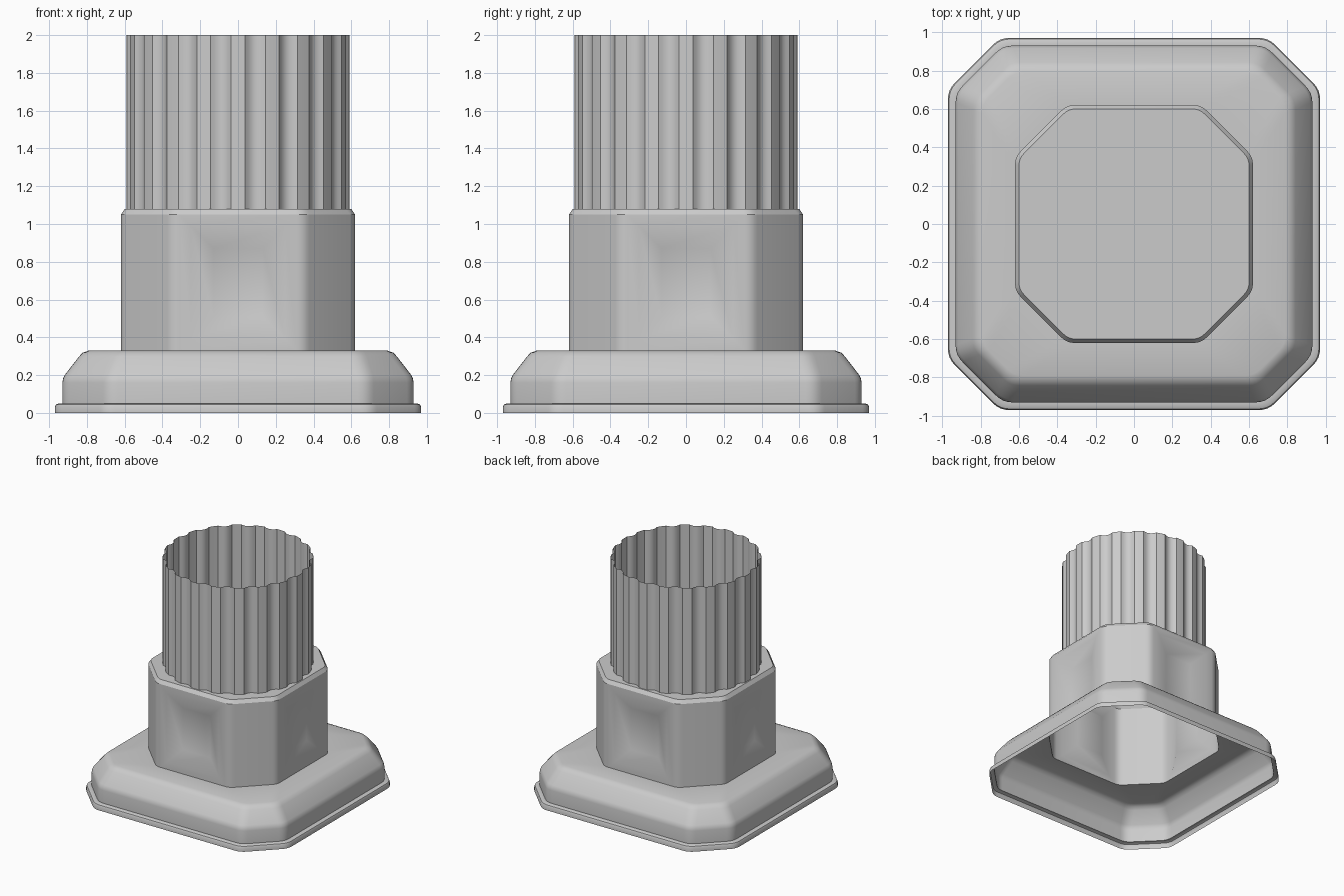
import bpy, bmesh
from math import radians, sin, cos, sqrt, pi
from mathutils import Vector

if "Cube" in bpy.data.objects:
    bpy.data.objects.remove(bpy.data.objects["Cube"])


def octagon(half, diag, trim, z, segs=4):
    """Chamfered square (|x|+|y| <= diag) with softened corners, counter-clockwise."""
    c = diag - half
    corners = [Vector(p) for p in ((half, -c), (half, c), (c, half), (-c, half),
                                   (-half, c), (-half, -c), (-c, -half), (c, -half))]
    pts = []
    for i, p in enumerate(corners):
        a = p + (corners[i - 1] - p).normalized() * trim
        b = p + (corners[(i + 1) % 8] - p).normalized() * trim
        for k in range(segs + 1):
            t = k / segs
            q = a * (1 - t) ** 2 + p * 2 * t * (1 - t) + b * t * t
            pts.append((q.x, q.y, z))
    return pts


def loft(bm, rings):
    """Skin successive rings with quads facing outward."""
    loops = [[bm.verts.new(p) for p in r] for r in rings]
    for lo, hi in zip(loops, loops[1:]):
        n = len(lo)
        for i in range(n):
            j = (i + 1) % n
            bm.faces.new((lo[i], lo[j], hi[j], hi[i]))
    return loops


def finish(bm, name, angle):
    me = bpy.data.meshes.new(name)
    bm.normal_update()
    bm.to_mesh(me)
    bm.free()
    for p in me.polygons:
        p.use_smooth = True
    me.set_sharp_from_angle(angle=radians(angle))
    ob = bpy.data.objects.new(name, me)
    bpy.context.collection.objects.link(ob)
    return ob


# Plinth: open-bottomed moulded shell, profile as (half width, height)
bm = bmesh.new()
profile = [(0.97, 0), (0.97, 0.03), (0.964, 0.044), (0.95, 0.05), (0.93, 0.05),
           (0.93, 0.16), (0.926, 0.182), (0.916, 0.202),
           (0.842, 0.298), (0.822, 0.319), (0.79, 0.33)]
rings = [octagon(h, 1.67 - (0.97 - h) * sqrt(2), 0.05, z) for h, z in profile]
rings.append(octagon(0.62, 0.97, 0.04, 0.33))
loft(bm, rings)
finish(bm, "plinth", 40)

# Pedestal block: octagonal, bevelled top, sunken panel on each main side
bm = bmesh.new()
loops = loft(bm, [octagon(0.62, 0.97, 0.04, 0.33),
                  octagon(0.62, 0.97, 0.04, 1.05),
                  octagon(0.60, 0.942, 0.04, 1.08)])
bm.faces.new(loops[-1])
bm.normal_update()
panels = [f for f in bm.faces if f.calc_area() > 0.3 and abs(f.normal.z) < 0.1
          and max(abs(f.normal.x), abs(f.normal.y)) > 0.99]
bmesh.ops.inset_individual(bm, faces=panels, thickness=0.06, use_even_offset=True)
bmesh.ops.inset_individual(bm, faces=panels, thickness=0.12, depth=-0.055,
                           use_even_offset=True)
finish(bm, "pedestal_block", 32)

# Fluted shaft: open tube, 20 shallow flutes separated by narrow fillets
FLUTES, RADIUS, DEPTH, STEPS = 20, 0.59, 0.026, 6
section = []
for i in range(FLUTES):
    base = 2 * pi * i / FLUTES
    section.append((base - radians(3.7), RADIUS))
    section.append((base, RADIUS))
    for k in range(STEPS):
        t = k / STEPS
        section.append((base + radians(3.7 + 10.6 * t),
                        RADIUS - DEPTH * 4 * t * (1 - t)))
    # the last flute point coincides with the next fillet's start
bm = bmesh.new()
loft(bm, [[(r * cos(a), r * sin(a), z) for a, r in section] for z in (1.08, 2.0)])
finish(bm, "fluted_shaft", 30)
